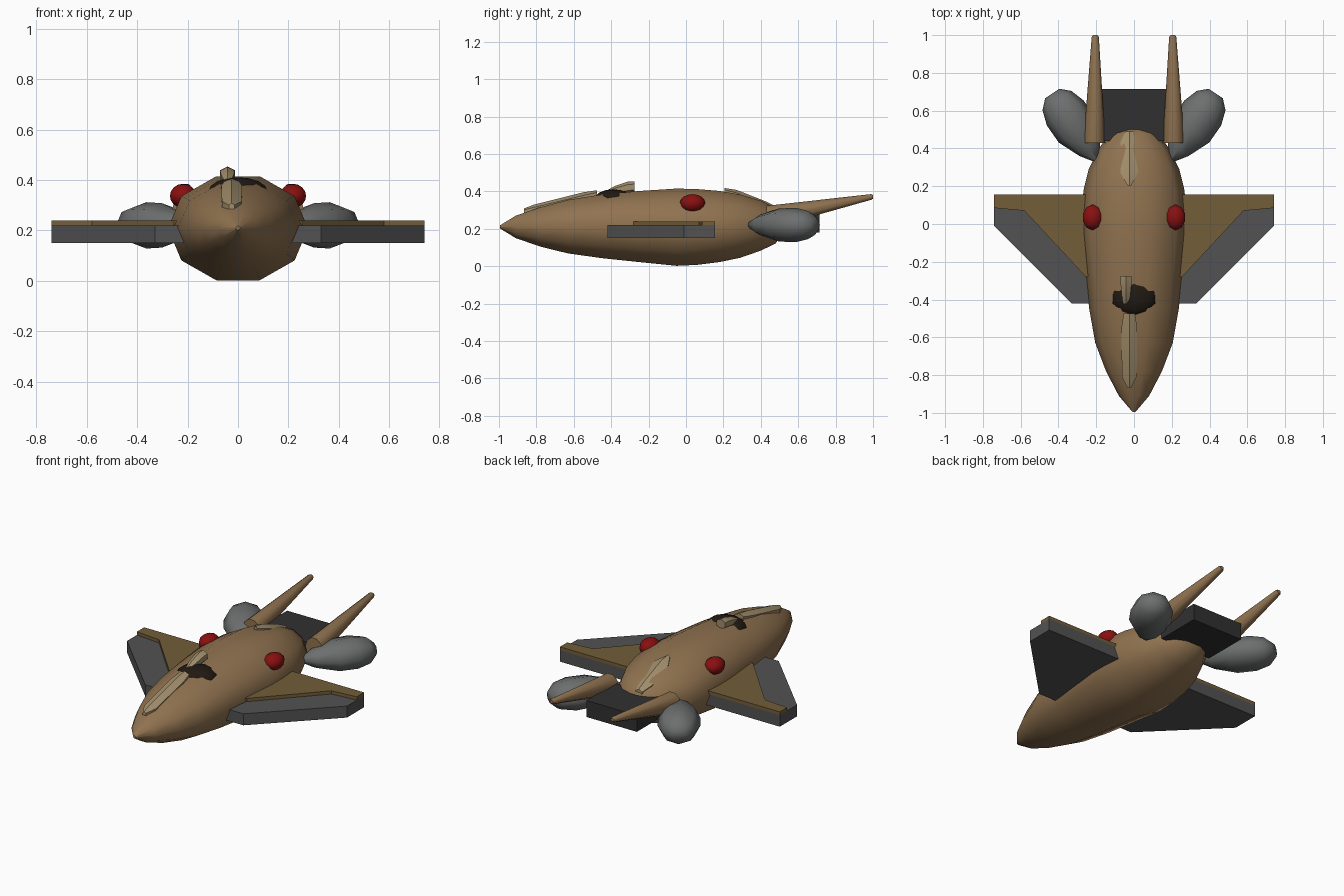
import bpy, bmesh, math
from mathutils import Matrix, Vector

if "Cube" in bpy.data.objects:
    bpy.data.objects.remove(bpy.data.objects["Cube"])


def material(name, rgb):
    m = bpy.data.materials.new(name)
    m.diffuse_color = (*rgb, 1)
    m.use_nodes = True
    m.node_tree.nodes["Principled BSDF"].inputs["Base Color"].default_value = m.diffuse_color
    return m


TAN = material("tan_hull", (0.28, 0.17, 0.08))
PALE = material("pale_tan", (0.36, 0.27, 0.15))
GOLD = material("wing_gold", (0.17, 0.11, 0.04))
STEEL = material("wing_grey", (0.085, 0.085, 0.088))
POD = material("pod_grey", (0.15, 0.16, 0.155))
DARK = material("engine_dark", (0.03, 0.03, 0.03))
BLACK = material("canopy_black", (0.015, 0.01, 0.006))
RED = material("red", (0.25, 0.005, 0.005))


def finish(name, bm, mat, smooth=None):
    bmesh.ops.recalc_face_normals(bm, faces=bm.faces)
    me = bpy.data.meshes.new(name)
    bm.to_mesh(me)
    bm.free()
    ob = bpy.data.objects.new(name, me)
    bpy.context.collection.objects.link(ob)
    me.materials.append(mat)
    if smooth:
        bpy.ops.object.select_all(action='DESELECT')
        ob.select_set(True)
        bpy.context.view_layer.objects.active = ob
        bpy.ops.object.shade_smooth_by_angle(angle=math.radians(smooth))
    return ob


def loft(name, rings, n, mat, matrix=Matrix(), phase=0.0, smooth=50):
    """Skin of n-sided rings (x, y, z, rx, rz) running along y."""
    bm = bmesh.new()
    loops = []
    for x, y, z, rx, rz in rings:
        angles = [phase + math.tau * i / n for i in range(n)]
        loops.append([bm.verts.new(matrix @ Vector((x + rx * math.cos(a), y, z + rz * math.sin(a))))
                      for a in angles])
    for a, b in zip(loops, loops[1:]):
        for i in range(n):
            j = (i + 1) % n
            bm.faces.new((a[i], a[j], b[j], b[i]))
    bm.faces.new(loops[0])
    bm.faces.new(loops[-1])
    return finish(name, bm, mat, smooth)


def slab(name, outline, z0, z1, mat):
    bm = bmesh.new()
    f = bm.faces.new([bm.verts.new((x, y, z0)) for x, y in outline])
    ext = bmesh.ops.extrude_face_region(bm, geom=[f], use_keep_orig=True)
    top = [v for v in ext["geom"] if isinstance(v, bmesh.types.BMVert)]
    bmesh.ops.translate(bm, verts=top, vec=(0, 0, z1 - z0))
    return finish(name, bm, mat)


def ball(name, loc, size, mat):
    bm = bmesh.new()
    bmesh.ops.create_uvsphere(bm, u_segments=10, v_segments=8, radius=1,
                              matrix=Matrix.Translation(loc) @ Matrix.Diagonal((*size, 1)))
    return finish(name, bm, mat, 60)


# Fuselage: y, half width, bottom, top
hull = [(-0.995, 0.008, 0.202, 0.218), (-0.91, 0.08, 0.15, 0.27), (-0.78, 0.148, 0.105, 0.315),
        (-0.63, 0.205, 0.068, 0.355), (-0.45, 0.237, 0.043, 0.383), (-0.25, 0.258, 0.022, 0.402),
        (-0.05, 0.278, 0.002, 0.415), (0.06, 0.278, 0.007, 0.412), (0.18, 0.267, 0.022, 0.402),
        (0.29, 0.24, 0.045, 0.383), (0.40, 0.187, 0.083, 0.35), (0.48, 0.125, 0.122, 0.31),
        (0.51, 0.065, 0.165, 0.265)]
loft("fuselage", [(0, y, (b + t) / 2, w, (t - b) / 2 / 0.951) for y, w, b, t in hull], 10, TAN)

# Canopy and the three pale ridges along the back
ball("canopy", (0, -0.39, 0.357), (0.122, 0.1, 0.054), BLACK)
loft("nose_ridge", [(-0.025, -0.865, 0.293, 0.012, 0.016), (-0.025, -0.81, 0.3, 0.045, 0.03),
                    (-0.025, -0.55, 0.36, 0.048, 0.035), (-0.025, -0.475, 0.383, 0.035, 0.023)], 6, PALE,
     phase=math.pi / 6, smooth=30)
loft("canopy_gun", [(-0.042, -0.42, 0.395, 0.015, 0.012), (-0.042, -0.38, 0.405, 0.027, 0.024),
                    (-0.042, -0.31, 0.42, 0.034, 0.032), (-0.042, -0.275, 0.424, 0.034, 0.03)], 6, PALE,
     phase=math.pi / 6, smooth=30)
loft("rear_ridge", [(-0.025, 0.205, 0.4, 0.012, 0.018), (-0.025, 0.27, 0.375, 0.053, 0.033),
                    (-0.025, 0.43, 0.31, 0.055, 0.035), (-0.025, 0.49, 0.29, 0.025, 0.025)], 6, PALE,
     phase=math.pi / 6, smooth=30)

# Engine block at the tail
slab("engine_block", [(-0.17, 0.44), (0.17, 0.44), (0.17, 0.715), (-0.17, 0.715)], 0.18, 0.28, DARK)

# Mirrored parts
wing = [(0.15, -0.42), (0.33, -0.42), (0.74, -0.01), (0.74, 0.155), (0.15, 0.155)]
plate = [(0.15, -0.28), (0.255, -0.28), (0.58, 0.07), (0.74, 0.085), (0.74, 0.155), (0.15, 0.155)]
pod = [(0, 0, 0, 0.01, 0.01), (0, 0.08, 0, 0.065, 0.055), (0, 0.2, 0, 0.116, 0.088),
       (0, 0.31, 0, 0.118, 0.092), (0, 0.39, 0, 0.092, 0.075), (0, 0.435, 0, 0.045, 0.035)]
for s, side in ((-1, "right"), (1, "left")):
    slab(side + "_wing", [(s * x, y) for x, y in wing], 0.15, 0.22, STEEL)
    slab(side + "_wing_plate", [(s * x, y) for x, y in plate], 0.22, 0.24, GOLD)
    ball(side + "_red_dome", (s * 0.218, 0.035, 0.337), (0.055, 0.068, 0.048), RED)
    loft(side + "_tail_spike", [(s * 0.21, 0.43, 0.26, 0.058, 0.066), (s * 0.205, 0.99, 0.37, 0.019, 0.016),
                                (s * 0.205, 1.0, 0.371, 0.012, 0.01)], 10, TAN)
    loft(side + "_engine_pod", pod, 8, POD,
         Matrix.Translation((s * 0.19, 0.33, 0.22)) @ Matrix.Rotation(-s * math.radians(34), 4, 'Z'),
         smooth=60)
